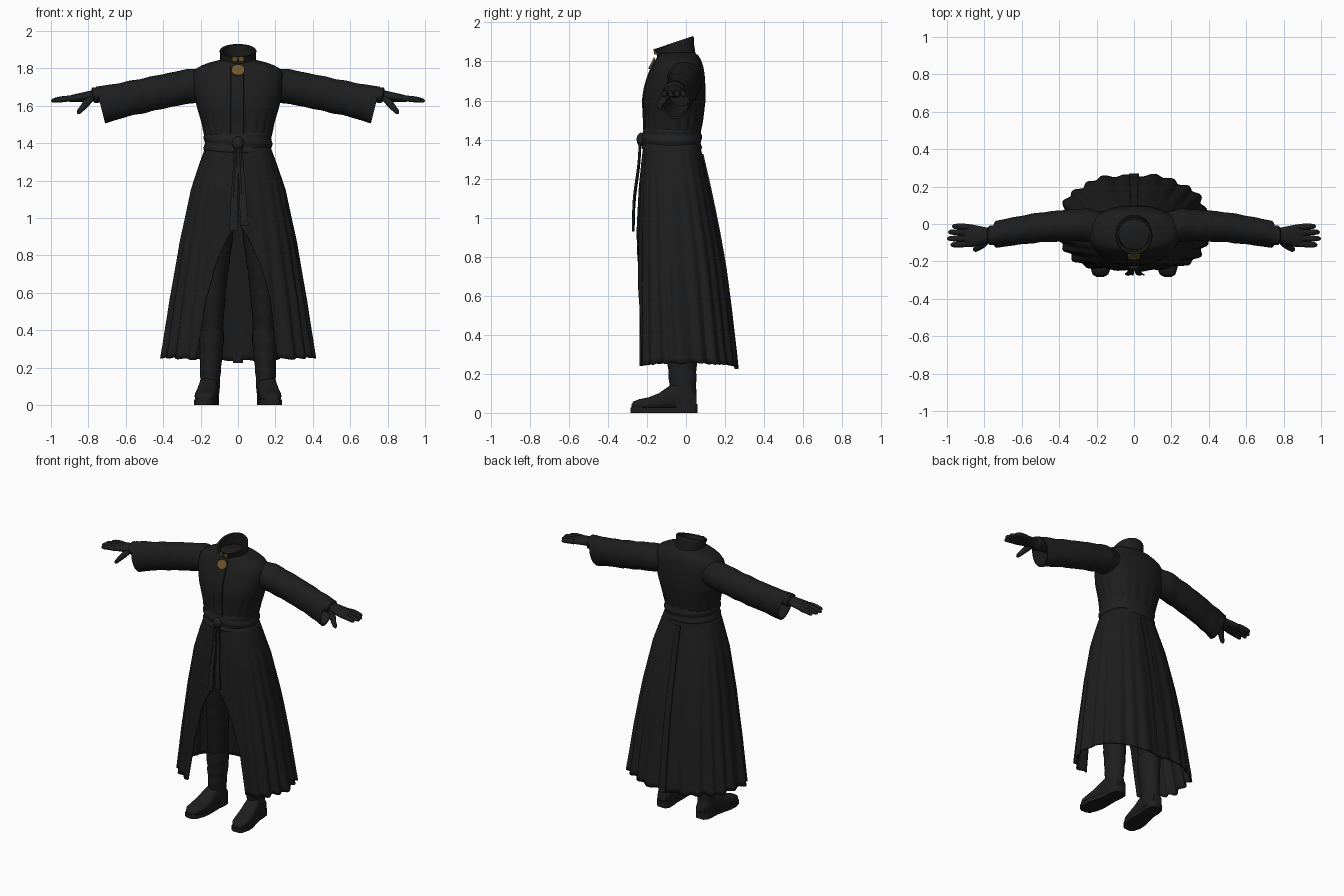
import bpy, bmesh, math
from mathutils import Vector, Matrix

if "Cube" in bpy.data.objects:
    bpy.data.objects.remove(bpy.data.objects["Cube"])

def material(name, r, g, b):
    m = bpy.data.materials.new(name)
    m.diffuse_color = (r, g, b, 1)
    m.use_nodes = True
    m.node_tree.nodes["Principled BSDF"].inputs["Base Color"].default_value = m.diffuse_color
    return m

COAT = material("black cloth", .0125, .0125, .0125)
SASH = material("sash black", .015, .015, .015)
TROUSER = material("trouser black", .011, .011, .011)
LEATHER = material("black leather", .013, .013, .013)
GOLD = material("dull gold", .17, .10, .025)

def finish(name, bm, mat, mirror=False, solid=0, sharp=50):
    bmesh.ops.recalc_face_normals(bm, faces=bm.faces)
    me = bpy.data.meshes.new(name)
    bm.to_mesh(me)
    bm.free()
    me.materials.append(mat)
    for p in me.polygons:
        p.use_smooth = True
    me.set_sharp_from_angle(angle=math.radians(sharp))
    ob = bpy.data.objects.new(name, me)
    bpy.context.collection.objects.link(ob)
    if mirror:
        ob.modifiers.new("mirror", 'MIRROR').use_mirror_merge = False
    if solid:
        s = ob.modifiers.new("thickness", 'SOLIDIFY')
        s.thickness, s.offset = solid, 0
    return ob

def loft(name, rings, mat, closed=True, caps=(True, True), **kw):
    bm = bmesh.new()
    vs = [[bm.verts.new(p) for p in r] for r in rings]
    n = len(vs[0])
    for a, b in zip(vs, vs[1:]):
        for i in range(n if closed else n - 1):
            j = (i + 1) % n
            bm.faces.new((a[i], a[j], b[j], b[i]))
    if closed and caps[0]:
        bm.faces.new(vs[0])
    if closed and caps[1]:
        bm.faces.new(vs[-1])
    return finish(name, bm, mat, **kw)

def spow(v, p):
    return math.copysign(abs(v) ** p, v)

def table(rows, k):
    """Interpolate a table sorted by its first column."""
    for a, b in zip(rows, rows[1:]):
        if a[0] <= k <= b[0]:
            f = (k - a[0]) / (b[0] - a[0])
            return [u + (v - u) * f for u, v in zip(a, b)][1:]
    return list((rows[0] if k < rows[0][0] else rows[-1])[1:])

def oval(t, a, f, b, p=.85, grow=0):
    """Point on a body cross-section, t = 0 faces front."""
    return (Vector(((a + grow) * spow(math.sin(t), p),
                    (f + b) / 2 - ((b - f) / 2 + grow) * spow(math.cos(t), p))))

def angles(n):
    return [2 * math.pi * i / n for i in range(n)]

def tube(name, rows, mat, n=12, **kw):
    """Rows: x, y, z, horizontal radius, vertical radius; rings follow the path."""
    rings = []
    for i, (x, y, z, r1, r2) in enumerate(rows):
        d = Vector(rows[min(i + 1, len(rows) - 1)][:3]) - Vector(rows[max(i - 1, 0)][:3])
        q = d.to_track_quat('Z', 'Y')
        rings.append([Vector((x, y, z)) + q @ Vector((r1 * math.cos(t), r2 * math.sin(t), 0))
                      for t in angles(n)])
    return loft(name, rings, mat, **kw)

# Coat bodice: height, half width, front y, back y
BODY = [(1.36, .17, -.215, .07), (1.42, .175, -.215, .07), (1.5, .19, -.215, .085),
        (1.6, .222, -.22, .1), (1.66, .235, -.212, .1), (1.72, .243, -.195, .097),
        (1.77, .243, -.175, .09), (1.8, .222, -.16, .08), (1.82, .185, -.15, .07),
        (1.835, .14, -.14, .06), (1.845, .095, -.13, .045)]
rings = []
for i in range(34):
    z = 1.36 + .485 * i / 33
    a, f, b = table(BODY, z)
    k = .004 * max(0, 1 - abs(z - 1.48) / .14)
    rings.append([(*oval(t, a, f, b, grow=k * math.sin(20 * t)), z) for t in angles(80)])
loft("coat_bodice", rings, COAT)

# Overlapping front edge of the bodice
strip = []
for i in range(14):
    z = 1.45 + .36 * i / 13
    y = table(BODY, z)[1]
    strip.append([(-.04, y + .006, z), (-.038, y - .006, z), (.03, y - .006, z), (.035, y + .006, z)])
loft("front_placket", strip, COAT)

# Standing collar: outer wall, rolled rim and inner wall, open at the top
rings = []
for h, g in [(0, .004), (.3, 0), (.7, 0), (.95, .004), (1, 0), (.97, -.012), (.5, -.013), (.05, -.013)]:
    r = []
    for t in angles(40):
        p = oval(t, .095, -.14 - .02 * h, .055 - .02 * h, 1, g)
        top = 1.897 - .033 * math.cos(t)
        r.append((*p, 1.80 + (top - 1.80) * h))
    rings.append(r)
loft("collar", rings, COAT, caps=(False, True))

# Long pleated skirt, open at the front
SKIRT = [(.235, .395, -.25, .258, .205), (.56, .352, -.25, .22, .165), (.75, .322, -.248, .195, .115),
         (.88, .302, -.246, .172, .06), (.97, .283, -.243, .155, .004), (1.15, .247, -.235, .118, .003),
         (1.3, .198, -.222, .083, .003), (1.38, .168, -.212, .065, .003)]
rings = []
for i in range(36):
    z = .235 + 1.145 * i / 35
    a, f, b, gap = table(SKIRT, z)
    low = (1.38 - z) / 1.145
    t0 = math.asin((gap / a) ** (1 / .8))
    r = []
    for j in range(221):
        t = t0 + (2 * math.pi - 2 * t0) * j / 220
        p = oval(t, a, f, b, .8)
        fold = .7 * math.sin(22 * t) + .4 * math.sin(9 * t + 1)
        back = spow(-math.cos(t), 1)
        s = 1 + (.006 + .034 * low) * fold * min(1, low * 6)
        mid = (f + b) / 2
        x, y = p.x * s * (1 - .08 * back * low), mid + (p.y - mid) * s
        r.append((x, y, z + .02 * abs(math.sin(t)) * low ** 6 - .006 * fold * low ** 6))
    rings.append(r)
loft("coat_skirt", rings, COAT, closed=False, solid=.01)

# Raised seam strip down the back of the skirt
strip = []
for i in range(16):
    z = .225 + 1.1 * i / 15
    b = table(SKIRT, z)[2]
    w = .018 + .008 * (1.3 - z)
    strip.append([(-w, b - .01, z), (-w, b + .012, z), (w, b + .012, z), (w, b - .01, z)])
loft("back_seam_flap", strip, COAT)

# Wide sleeves with slanted open cuffs: x, y, z, depth radius, height radius
SLEEVE = [(.12, -.03, 1.715, .085, .085), (.25, -.005, 1.706, .088, .092), (.36, -.008, 1.685, .084, .09),
          (.5, -.018, 1.655, .08, .09), (.62, -.035, 1.63, .076, .09), (.735, -.055, 1.603, .072, .098)]
rings = []
stations = [(.12 + .615 * i / 40, 0) for i in range(41)] + [(.733, .009), (.66, .012), (.55, .015)]
for x, inset in stations:
    y, z, ry, rz = table(SLEEVE, x)
    r = []
    for t in angles(36):
        k = 1 + .022 * math.sin(55 * x + 2 * math.sin(t)) * math.sin(2 * t + 9 * x) - inset / .08
        dz = rz * k * math.sin(t)
        r.append((x + .25 * dz * min(1, x / .7), y + ry * k * math.cos(t), z + dz))
    rings.append(r)
loft("sleeve", rings, COAT, mirror=True)

# Gloves: flared cuff, palm, fingers, thumb
tube("glove_palm", [(.56, -.045, 1.668, .04, .036), (.7, -.057, 1.66, .046, .038), (.755, -.06, 1.657, .052, .042),
                    (.772, -.06, 1.655, .052, .042), (.78, -.06, 1.652, .04, .03), (.82, -.062, 1.647, .05, .026),
                    (.865, -.063, 1.641, .06, .022), (.895, -.062, 1.637, .059, .018), (.91, -.062, 1.635, .05, .012)],
     LEATHER, n=24, mirror=True)
for i, (y0, y1, tip) in enumerate([(-.016, -.012, .972), (-.046, -.043, .993), (-.077, -.078, .999), (-.106, -.112, .98)]):
    rows = []
    for f, r in [(0, .016), (.35, .0165), (.65, .0155), (.88, .013), (.97, .008), (1, .003)]:
        rows.append((.88 + (tip - .88) * f, y0 + (y1 - y0) * f, 1.639 - .014 * f * f, r, r))
    tube(f"glove_finger_{i + 1}", rows, LEATHER, n=10, mirror=True)
tube("glove_thumb", [(.785, -.085, 1.64, .02, .018), (.81, -.108, 1.615, .021, .019), (.83, -.125, 1.59, .017, .016),
                     (.85, -.136, 1.567, .014, .013), (.857, -.139, 1.558, .005, .005)], LEATHER, mirror=True)

# Wrapped sash
rings = []
for i in range(15):
    v = i / 14
    r = []
    for t in angles(72):
        g = .012 * min(1, 8 * v, 8 * (1 - v)) + .004 * math.sin(13 * v + 1.8 * math.sin(t))
        r.append((*oval(t, .169, -.212, .067, .88, g), 1.34 + .12 * v))
    rings.append(r)
loft("sash", rings, SASH)

# Sash knot and two hanging ends
bm = bmesh.new()
bmesh.ops.create_uvsphere(bm, u_segments=20, v_segments=12, radius=1,
                          matrix=Matrix.Translation((0, -.228, 1.4)) @ Matrix.Diagonal((.032, .025, .036, 1)))
finish("sash_knot", bm, SASH)
for name, x0, x1, end in [("sash_end_left", -.008, -.026, .93), ("sash_end_right", .01, .034, .96)]:
    rings = []
    for i in range(18):
        v = i / 17
        x, z = x0 + (x1 - x0) * v, 1.39 + (end - 1.39) * v
        y = -.236 - .037 * v + .004 * math.sin(7 * v)
        w = .012 + .01 * v
        rings.append([(x - w, y, z), (x - .3 * w, y - .007, z), (x + .4 * w, y - .002, z), (x + w, y - .006, z),
                      (x + w, y + .002, z), (x, y + .007, z), (x - w, y + .007, z)])
    loft(name, rings, SASH)

# Trousers: height, centre x, centre y, half width, half depth
LEG = [(.3, .142, -.02, .056, .07), (.45, .14, -.025, .062, .078), (.65, .128, -.04, .067, .082),
       (.9, .108, -.06, .082, .095), (1.1, .088, -.07, .086, .11), (1.28, .08, -.07, .08, .115)]
rings = []
for i in range(40):
    z = .3 + .98 * i / 39
    x, y, w, d = table(LEG, z)
    rings.append([(x + w * math.cos(t) * (1 + .02 * math.sin(60 * z + 2 * t)),
                   y + d * math.sin(t) * (1 + .02 * math.sin(60 * z + t)), z) for t in angles(28)])
loft("trouser_leg", rings, TROUSER, mirror=True)

# Boot shafts
SHAFT = [(.03, .153, -.01, .052, .062), (.12, .15, -.015, .053, .068), (.18, .147, -.018, .055, .07),
         (.28, .143, -.02, .062, .077), (.38, .142, -.022, .068, .084), (.4, .142, -.022, .066, .082)]
rings = []
for i in range(26):
    z = .03 + .37 * i / 25
    x, y, w, d = table(SHAFT, z)
    k = 1 + .02 * math.sin(z * 80)
    rings.append([(x + w * k * math.cos(t), y + d * k * math.sin(t), z) for t in angles(28)])
loft("boot_shaft", rings, LEATHER, mirror=True)

# Boot feet: y, centre x, half width, height
FOOT = [(-.278, .181, .02, .045), (-.27, .18, .036, .058), (-.24, .178, .052, .07), (-.19, .173, .059, .08),
        (-.14, .167, .057, .1), (-.09, .161, .053, .135), (-.04, .156, .05, .16), (.02, .152, .048, .14), (.055, .15, .034, .1)]
loft("boot_foot", [[(x + w * spow(math.cos(t), .8), y, .015 + (h - .015) * (.5 + .5 * spow(math.sin(t), .7)))
                    for t in angles(24)] for y, x, w, h in FOOT], LEATHER, mirror=True)

# Boot sole and heel
SOLE = [(-.283, .181, .02), (-.27, .18, .042), (-.22, .177, .059), (-.17, .171, .063), (-.1, .162, .054), (-.05, .157, .048)]
HEEL = [(-.05, .157, .048), (0, .153, .051), (.04, .151, .046), (.06, .15, .028)]
for name, rows, lo, hi in [("boot_sole", SOLE, 0, .028), ("boot_heel", HEEL, 0, .045)]:
    loft(name, [[(x - w, y, lo), (x + w, y, lo), (x + w, y, hi), (x - w, y, hi)] for y, x, w in rows],
         LEATHER, mirror=True)

# Gold clasp plates at the throat
def plate(name, x, y, z, rx, rz, tilt, sides):
    bm = bmesh.new()
    m = (Matrix.Translation((x, y, z)) @ Matrix.Rotation(tilt, 4, 'X') @ Matrix.Diagonal((rx, 1, rz, 1))
         @ Matrix.Rotation(math.pi / 2, 4, 'X'))
    bmesh.ops.create_cone(bm, cap_ends=True, segments=sides, radius1=1, radius2=1, depth=.008, matrix=m)
    finish(name, bm, GOLD, sharp=30)

plate("clasp_medallion", 0, -.176, 1.79, .036, .032, -.45, 20)
for s in (-1, 1):
    plate("clasp_wing", .018 * s, -.161, 1.85, .017, .015, .2, 6)
